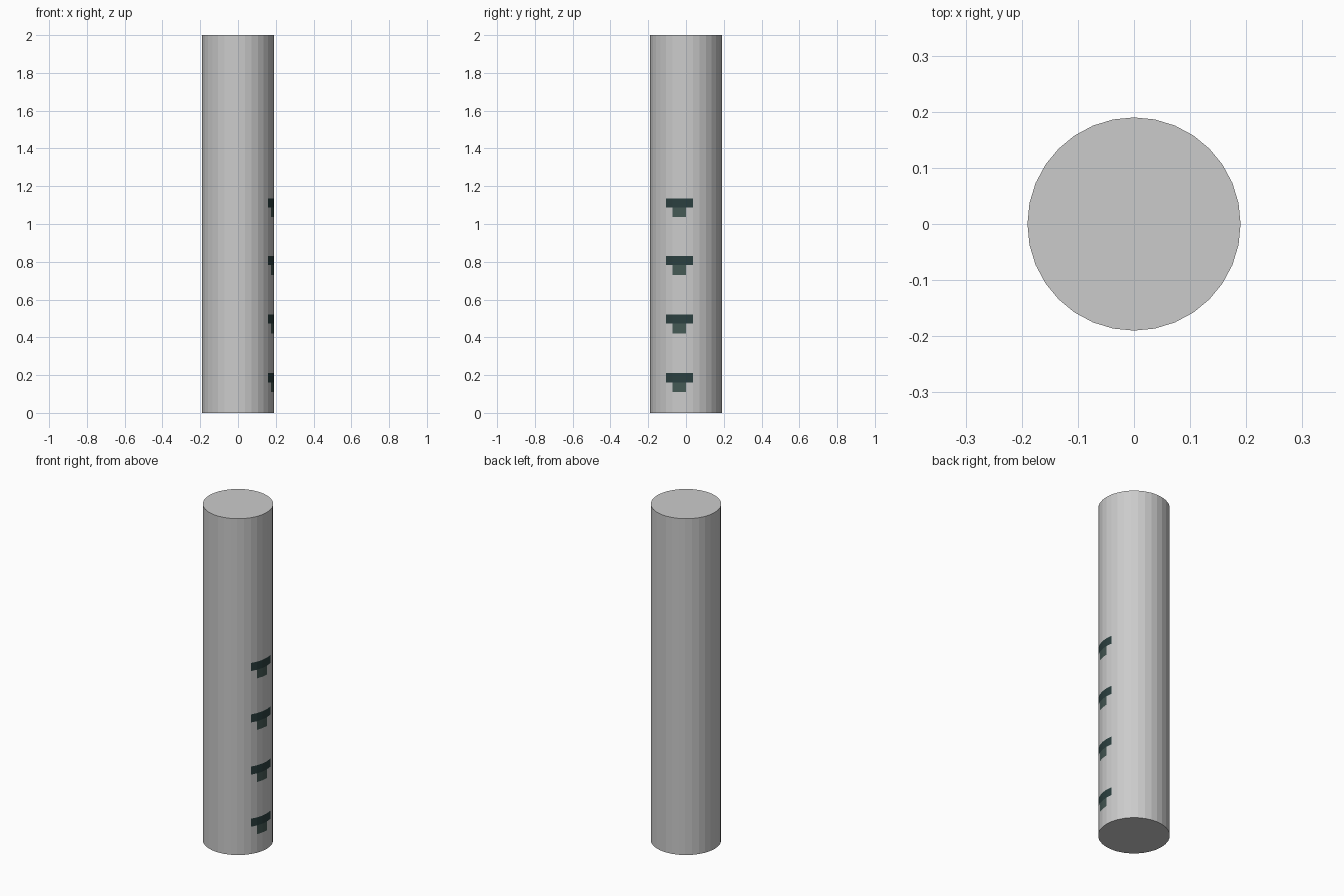
import bpy
import bmesh
import math

if "Cube" in bpy.data.objects:
    bpy.data.objects.remove(bpy.data.objects["Cube"])

SIDES, RADIUS, HEIGHT = 32, 0.19, 2.0
BAR_TOPS = [0.21, 0.52, 0.83, 1.136]
BAR_H, STEM_H = 0.048, 0.052


def material(name, color):
    m = bpy.data.materials.new(name)
    m.diffuse_color = (*color, 1)
    m.use_nodes = True
    m.node_tree.nodes["Principled BSDF"].inputs["Base Color"].default_value = m.diffuse_color
    return m


mats = [material("light grey", (0.6, 0.6, 0.6)),
        material("dark teal", (0.024, 0.050, 0.050)),
        material("slate teal", (0.058, 0.098, 0.089))]

# column wall: rings at the base, at every mark boundary, and at the top
levels = [0.0]
for top in BAR_TOPS:
    levels += [top - BAR_H - STEM_H, top - BAR_H, top]
levels.append(HEIGHT)

bm = bmesh.new()
rings = []
for z in levels:
    rings.append([bm.verts.new((RADIUS * math.cos(math.tau * i / SIDES),
                                RADIUS * math.sin(math.tau * i / SIDES), z))
                  for i in range(SIDES)])

# T marks: a four-facet bar over a two-facet stem
for row in range(len(levels) - 1):
    lower, upper = rings[row], rings[row + 1]
    for i in range(SIDES):
        j = (i + 1) % SIDES
        face = bm.faces.new((lower[i], lower[j], upper[j], upper[i]))
        facet = i - SIDES if i > SIDES // 2 else i
        if row % 3 == 2 and -3 <= facet <= 0:
            face.material_index = 1
        elif row % 3 == 1 and -2 <= facet <= -1:
            face.material_index = 2

# end caps
bm.faces.new(list(reversed(rings[0])))
bm.faces.new(rings[-1])

mesh = bpy.data.meshes.new("column")
bm.to_mesh(mesh)
bm.free()
for m in mats:
    mesh.materials.append(m)
column = bpy.data.objects.new("column", mesh)
bpy.context.collection.objects.link(column)
